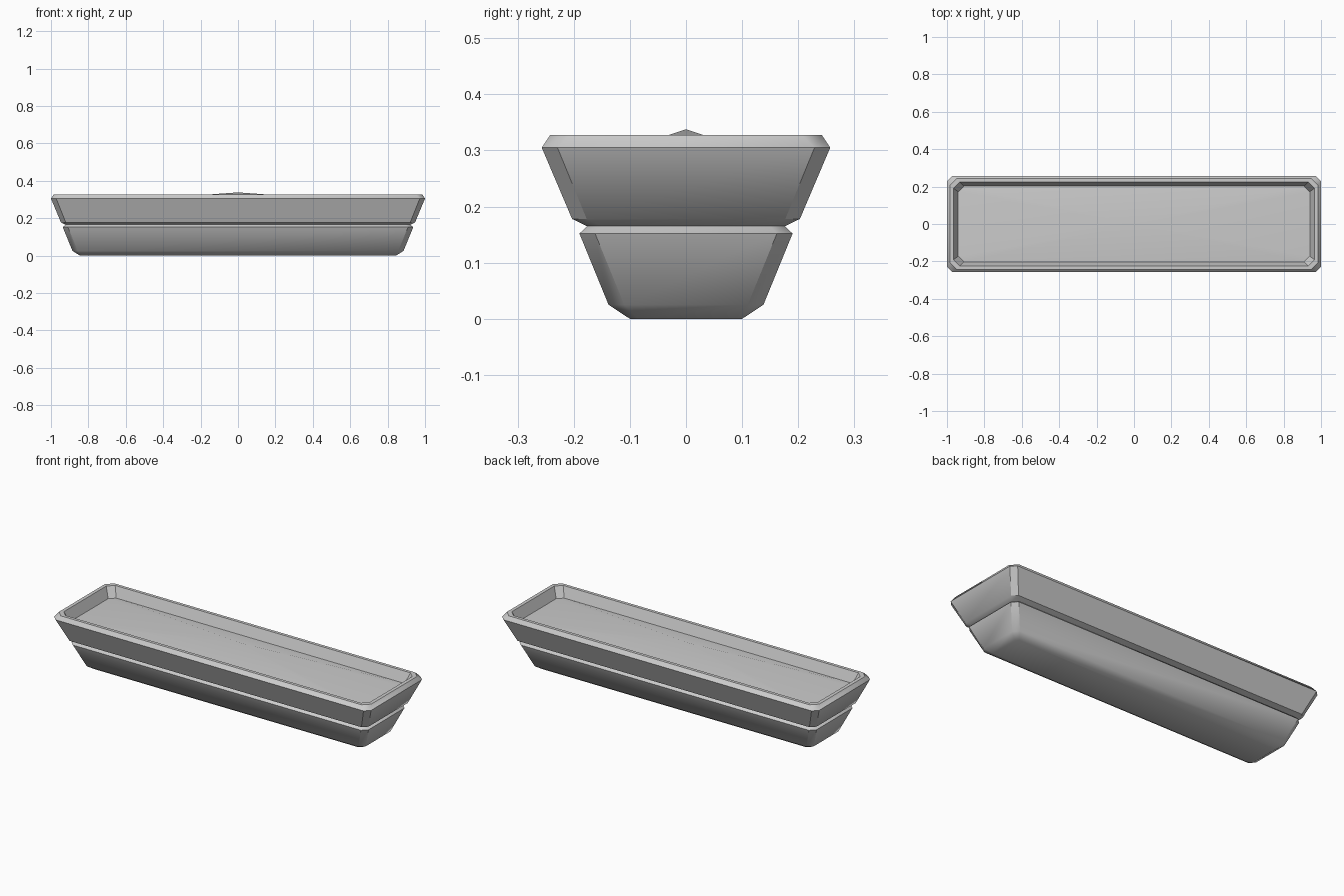
import bpy, bmesh
from math import radians

if "Cube" in bpy.data.objects:
    bpy.data.objects.remove(bpy.data.objects["Cube"])


def octagon(bm, hx, hy, z, c):
    # rectangle ring with chamfered corners
    pts = [(hx, -hy + c), (hx, hy - c), (hx - c, hy), (-hx + c, hy),
           (-hx, hy - c), (-hx, -hy + c), (-hx + c, -hy), (hx - c, -hy)]
    return [bm.verts.new((x, y, z)) for x, y in pts]


def finish(bm, name):
    mesh = bpy.data.meshes.new(name)
    bmesh.ops.recalc_face_normals(bm, faces=bm.faces)
    bm.to_mesh(mesh)
    bm.free()
    ob = bpy.data.objects.new(name, mesh)
    bpy.context.collection.objects.link(ob)
    bpy.ops.object.select_all(action='DESELECT')
    ob.select_set(True)
    bpy.context.view_layer.objects.active = ob
    bpy.ops.object.shade_smooth_by_angle(angle=radians(40))
    return ob


# Planter box: half width, half depth, height, corner chamfer
profile = [
    (0.845, 0.100, 0.000, 0.015),   # base
    (0.885, 0.138, 0.025, 0.028),
    (0.937, 0.190, 0.152, 0.028),   # lower tier
    (0.922, 0.176, 0.165, 0.026),   # groove
    (0.947, 0.203, 0.178, 0.026),   # upper tier
    (1.000, 0.257, 0.305, 0.028),
    (0.985, 0.242, 0.328, 0.036),   # rim
    (0.965, 0.224, 0.328, 0.033),
    (0.940, 0.202, 0.270, 0.030),   # inner wall
]
bm = bmesh.new()
rings = [octagon(bm, *p) for p in profile]
for a, b in zip(rings, rings[1:]):
    for i in range(8):
        j = (i + 1) % 8
        bm.faces.new((a[i], a[j], b[j], b[i]))
bm.faces.new(rings[0][::-1])
finish(bm, "planter_box")

# Soil: shallow mound rising to a centre point
bm = bmesh.new()
edge = octagon(bm, *profile[-1])
peak = bm.verts.new((0, 0, 0.338))
for i in range(8):
    bm.faces.new((edge[i], edge[(i + 1) % 8], peak))
soil = finish(bm, "soil")
if soil.data.polygons[0].normal.z < 0:
    soil.data.flip_normals()
